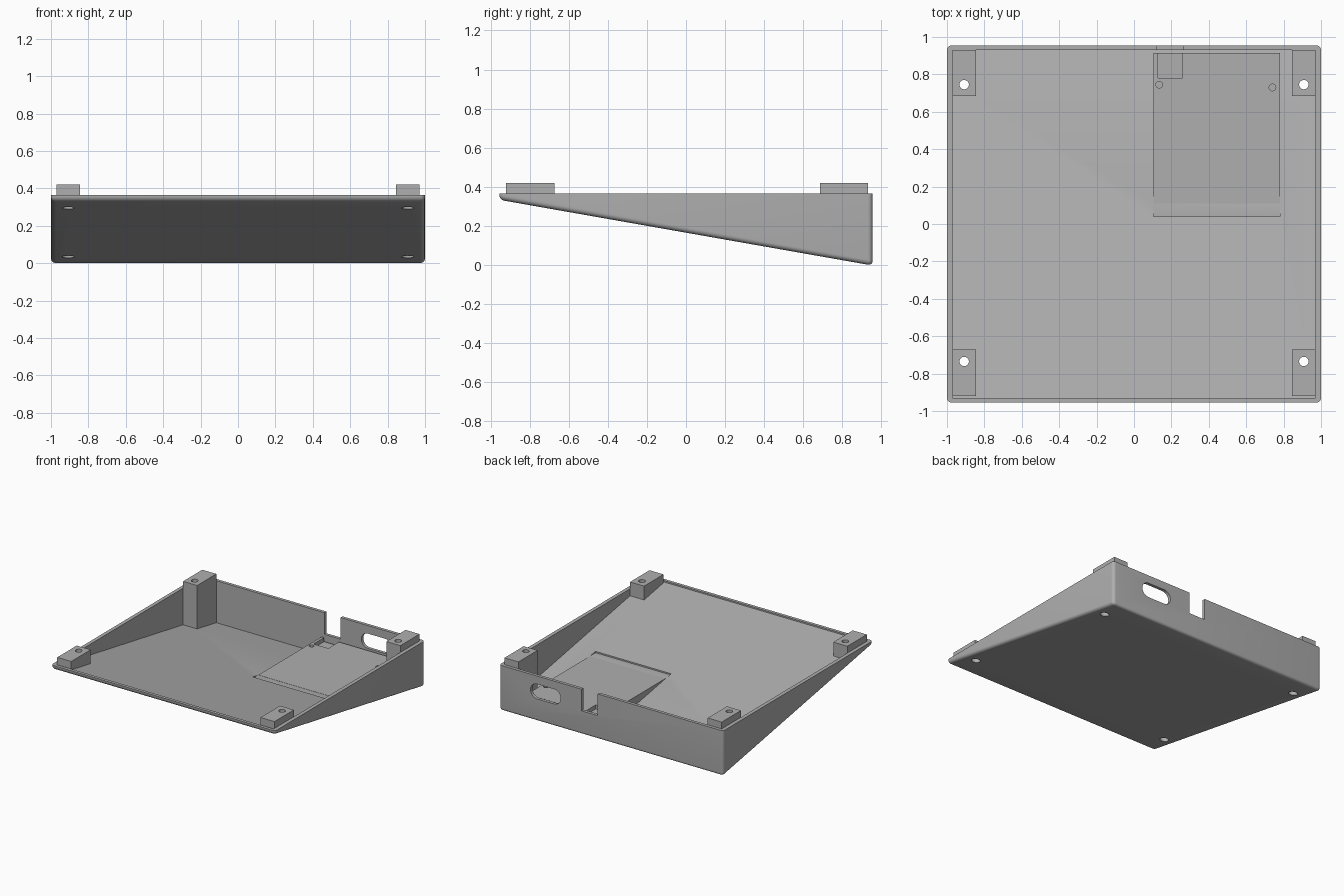
import bpy, bmesh, math
from mathutils import Matrix, Vector

cube = bpy.data.objects.get("Cube")
if cube:
    bpy.data.objects.remove(cube, do_unlink=True)

grey = bpy.data.materials.new("plain grey")
grey.use_nodes = True
colour = (0.43, 0.43, 0.43, 1)
grey.diffuse_color = colour
grey.node_tree.nodes["Principled BSDF"].inputs["Base Color"].default_value = colour

RIM, POST_TOP, DECK = 0.365, 0.42, 0.172      # main heights
HALF_Y, WALL, FLOOR = 0.955, 0.03, 0.025      # depth and thicknesses


def under(y):
    """Height of the sloping underside."""
    return 0.176 * (HALF_Y - y) - 0.003


def finish(name, bm):
    bmesh.ops.recalc_face_normals(bm, faces=bm.faces)
    mesh = bpy.data.meshes.new(name)
    bm.to_mesh(mesh)
    bm.free()
    mesh.materials.append(grey)
    obj = bpy.data.objects.new(name, mesh)
    bpy.context.collection.objects.link(obj)
    return obj


def prism(name, x0, x1, profile, bevel=0):
    """Extrude a (y, z) outline along x; optionally round all but the rim."""
    bm = bmesh.new()
    face = bm.faces.new([bm.verts.new((x0, y, z)) for y, z in profile])
    ext = bmesh.ops.extrude_face_region(bm, geom=[face])
    moved = [g for g in ext["geom"] if isinstance(g, bmesh.types.BMVert)]
    bmesh.ops.translate(bm, verts=moved, vec=(x1 - x0, 0, 0))
    if bevel:
        bmesh.ops.recalc_face_normals(bm, faces=bm.faces)
        edges = [e for e in bm.edges if any(v.co.z < RIM - 0.001 for v in e.verts)]
        bmesh.ops.bevel(bm, geom=edges, offset=bevel, segments=6,
                        profile=0.5, affect='EDGES')
    return finish(name, bm)


def box(name, x0, x1, y0, y1, z0, z1):
    return prism(name, x0, x1, [(y0, z0), (y1, z0), (y1, z1), (y0, z1)])


def sloped(name, x0, x1, y0, y1, lift, top):
    """Block whose bottom runs parallel to the underside."""
    return prism(name, x0, x1, [(y0, under(y0) + lift), (y1, under(y1) + lift),
                                (y1, top), (y0, top)])


def drill(x, y, z0, z1, radius):
    bm = bmesh.new()
    bmesh.ops.create_cone(bm, cap_ends=True, segments=32, radius1=radius,
                          radius2=radius, depth=z1 - z0,
                          matrix=Matrix.Translation((x, y, (z0 + z1) / 2)))
    return finish("drill_cutter", bm)


def stadium(x0, x1, y0, y1, z, r):
    """Round-ended slot cutter running along y."""
    bm = bmesh.new()
    verts = []
    for i in range(34):
        a = math.pi / 2 + math.pi * (i % 17) / 16 + (math.pi if i > 16 else 0)
        cx = x0 + r if i < 17 else x1 - r
        verts.append(bm.verts.new((cx + r * math.cos(a), y0, z + r * math.sin(a))))
    ext = bmesh.ops.extrude_face_region(bm, geom=[bm.faces.new(verts)])
    moved = [g for g in ext["geom"] if isinstance(g, bmesh.types.BMVert)]
    bmesh.ops.translate(bm, verts=moved, vec=(0, y1 - y0, 0))
    return finish("slot_cutter", bm)


def cut(obj, cutters):
    bpy.context.view_layer.objects.active = obj
    for c in cutters:
        mod = obj.modifiers.new("cut", 'BOOLEAN')
        mod.operation, mod.solver, mod.object = 'DIFFERENCE', 'EXACT', c
        bpy.ops.object.modifier_apply(modifier=mod.name)


# Wedge shell with rounded lower edges
shell = prism("wedge_shell", -1, 1,
              [(-HALF_Y, RIM), (HALF_Y, RIM), (HALF_Y, under(HALF_Y)),
               (-HALF_Y, under(-HALF_Y))], bevel=0.025)
inner_x, inner_y = 1 - WALL, HALF_Y - 0.025
cavity = sloped("cavity_cutter", -inner_x, inner_x, -inner_y, inner_y, FLOOR, 0.6)

# Level deck, sunk at its front end and raised at the back
deck = sloped("circuit_deck", 0.105, 0.78, 0.11, 0.915, 0.01, DECK)
deck_pocket = box("deck_cutter", 0.105, 0.78, 0.04, 0.915, DECK, 0.6)

# Openings in the back wall and on the deck
notch = box("notch_cutter", 0.12, 0.265, 0.92, 1.1, 0.19, 0.6)
slot = stadium(0.45, 0.72, 0.92, 1.1, 0.24, 0.06)
connector = box("connector_cutter", 0.128, 0.26, 0.78, 0.925, 0.14, 0.6)
pilots = [drill(x, y, 0.1, 0.3, 0.018) for x, y in ((0.135, 0.745), (0.74, 0.73))]
shell_cutters = [cavity, deck_pocket, notch, slot]
deck_cutters = [connector] + pilots
cut(deck, deck_cutters)

# Corner posts with counterbored screw holes
posts, bores = [], []
for side, side_name in ((-1, "right"), (1, "left")):
    for end, y0, y1, hole_y in (("front", -0.92, -0.672, -0.735),
                                ("back", 0.685, 0.93, 0.745)):
        x0, x1 = sorted((side * 0.845, side * inner_x))
        post = sloped(f"{end}_{side_name}_post", x0, x1, y0, y1, 0.01, POST_TOP)
        pair = [drill(side * 0.908, hole_y, -0.2, 0.6, 0.025),
                drill(side * 0.908, hole_y, -0.2, under(hole_y) + 0.06, 0.033)]
        cut(post, pair)
        bores += pair
        posts.append(post)
cut(shell, shell_cutters + bores)

# Remove the cutters and shade the rounded edges smoothly
for c in shell_cutters + deck_cutters + bores:
    bpy.data.objects.remove(c, do_unlink=True)
bpy.ops.object.select_all(action='DESELECT')
for obj in [shell, deck] + posts:
    obj.select_set(True)
bpy.context.view_layer.objects.active = shell
bpy.ops.object.shade_smooth_by_angle(angle=math.radians(30))
